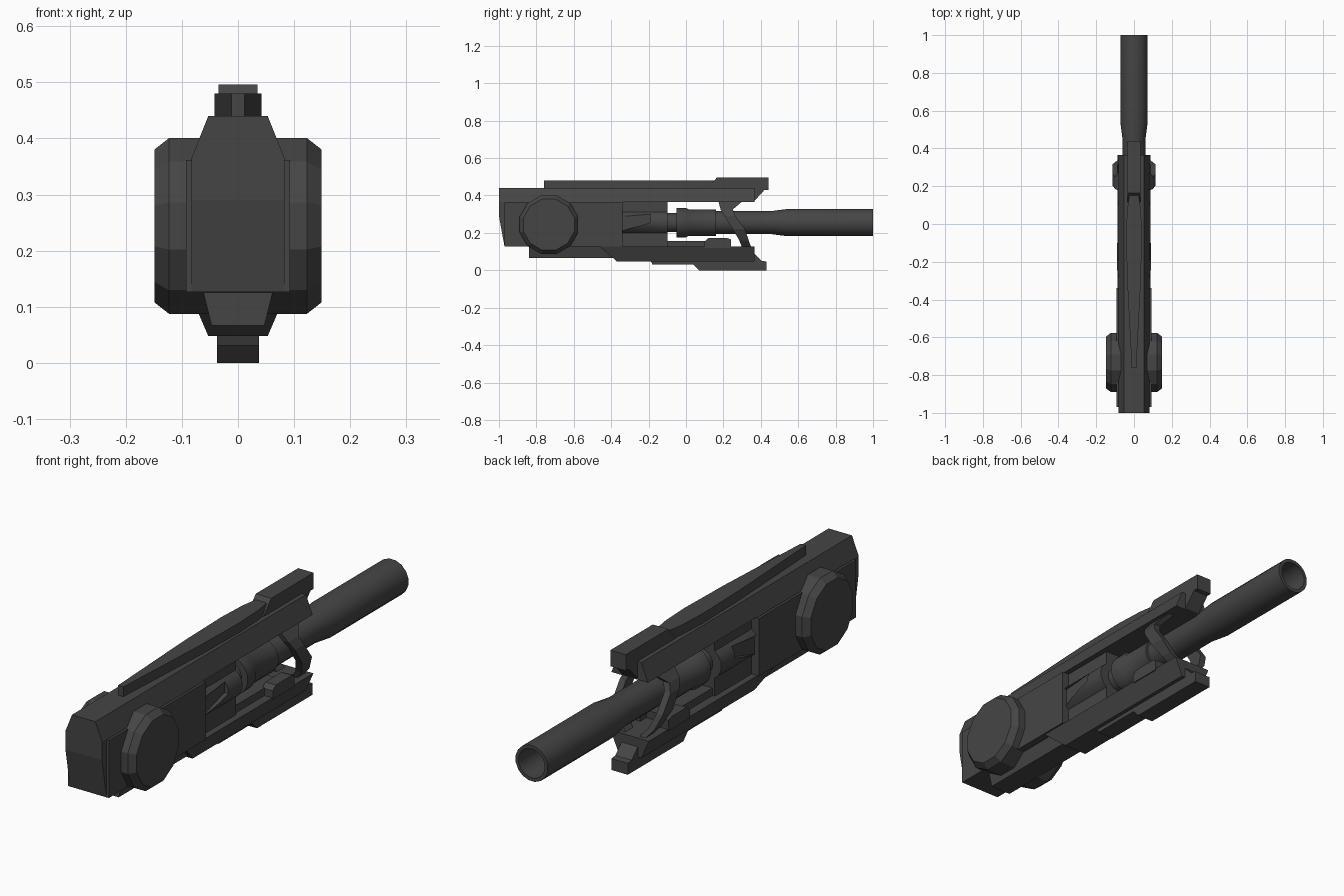
import bpy, bmesh, math

cube = bpy.data.objects.get("Cube")
if cube:
    bpy.data.objects.remove(cube, do_unlink=True)

grey = bpy.data.materials.new("dark_grey_metal")
grey.use_nodes = True
grey.diffuse_color = (0.06, 0.06, 0.06, 1)
grey.node_tree.nodes["Principled BSDF"].inputs["Base Color"].default_value = grey.diffuse_color
AXIS_Z = 0.255


def make(name, verts, faces, smooth=False):
    mesh = bpy.data.meshes.new(name)
    mesh.from_pydata(verts, [], faces)
    bm = bmesh.new()
    bm.from_mesh(mesh)
    bmesh.ops.recalc_face_normals(bm, faces=bm.faces)
    bm.to_mesh(mesh)
    bm.free()
    mesh.materials.append(grey)
    obj = bpy.data.objects.new(name, mesh)
    bpy.context.collection.objects.link(obj)
    if smooth:
        bpy.ops.object.select_all(action='DESELECT')
        obj.select_set(True)
        bpy.context.view_layer.objects.active = obj
        bpy.ops.object.shade_smooth_by_angle(angle=math.radians(31))
    return obj


def loft(name, rings, caps=True, smooth=False):
    """Skin equal-length rings of points, optionally closing both ends."""
    n = len(rings[0])
    faces = [(r * n + i, r * n + (i + 1) % n, (r + 1) * n + (i + 1) % n, (r + 1) * n + i)
             for r in range(len(rings) - 1) for i in range(n)]
    if caps:
        faces += [tuple(range(n)), tuple(range((len(rings) - 1) * n, len(rings) * n))]
    return make(name, [p for ring in rings for p in ring], faces, smooth)


def slab(name, profile, width):
    """Side profile (y, z) spread to both sides; width is a number or a rule of z."""
    w = width if callable(width) else lambda z: width
    return loft(name, [[(s * w(z), y, z) for y, z in profile] for s in (-1, 1)])


def side_plate(name, profile, x0, x1):
    return loft(name, [[(x, y, z) for y, z in profile] for x in (x0, x1)])


def box(y0, y1, z0, z1):
    return [(y0, z0), (y1, z0), (y1, z1), (y0, z1)]


def turned(name, stations, sides=16, stretch=1.0, caps=True):
    """Round part along y from (y, radius) stations."""
    angles = [2 * math.pi * (i + 0.5) / sides for i in range(sides)]
    rings = [[(stretch * r * math.cos(a), y, AXIS_Z + r * math.sin(a)) for a in angles]
             for y, r in stations]
    return loft(name, rings, caps, True)


# Main housing and its tapered top cover
slab("housing", [(-1, 0.365), (-1, 0.29), (-0.97, 0.126), (-0.34, 0.126), (-0.34, 0.365)], 0.083)
slab("housing_core", box(-0.36, -0.1, 0.126, 0.365), 0.06)
slab("top_cover", box(-1, 0.365, 0.365, 0.44), lambda z: 0.083 - (z - 0.365) * 0.4)

# Side plates
for side, s in (("left", 1), ("right", -1)):
    side_plate(side + "_side_plate", box(-0.97, -0.34, 0.126, 0.362), s * 0.08, s * 0.093)

# Round drum with bevelled ends, running across the housing
drum_angles = [math.radians(30 * i + 15) for i in range(12)]
loft("drum", [[(x, -0.733 + r * math.cos(a), 0.244 + r * math.sin(a)) for a in drum_angles]
              for x, r in ((-0.149, 0.141), (-0.123, 0.162), (0.123, 0.162), (0.149, 0.141))])

# Receiver sleeve with a tapering notch on both sides
sleeve = turned("receiver_sleeve", [(-0.37, 0.076), (-0.1, 0.076)], stretch=1.2)
for side, s in (("left", 1), ("right", -1)):
    cutter = side_plate(side + "_notch_cutter",
                        [(-0.38, 0.285), (-0.38, 0.2), (-0.19, 0.255), (-0.19, 0.3)],
                        s * 0.072, s * 0.12)
    cutter.hide_render = True
    cutter.hide_viewport = True
    cut = sleeve.modifiers.new(side + "_notch", 'BOOLEAN')
    cut.operation = 'DIFFERENCE'
    cut.object = cutter

# Barrel with collar, taper and open muzzle
turned("barrel", [(-0.15, 0.052), (-0.05, 0.052), (-0.05, 0.08), (0.0, 0.08), (0.015, 0.072),
                  (0.16, 0.072), (0.16, 0.062), (0.45, 0.062), (0.54, 0.074), (1, 0.074),
                  (1, 0.06), (0.7, 0.06)])

# Top rail, pointed toward the front, and the rear sight block
plan = [(0.012, -0.76), (0.036, -0.3), (0.042, -0.05), (0.036, 0.08), (0.022, 0.17)]
outline = plan + [(-x, y) for x, y in reversed(plan)]
loft("top_rail", [[(x, y, z) for x, y in outline] for z in (0.435, 0.48)])
slab("rear_sight", [(0.115, 0.43), (0.115, 0.44), (0.165, 0.496), (0.44, 0.496), (0.44, 0.43),
                    (0.42, 0.43), (0.365, 0.37), (0.34, 0.37), (0.34, 0.43)], 0.035)

# Lower housing block, guard and bottom rail
slab("lower_block", box(-0.84, -0.38, 0.067, 0.127), lambda z: 0.047 + (z - 0.067) * 0.25)
slab("lower_guard", [(-0.46, 0.126), (-0.37, 0.048), (0.365, 0.048), (0.365, 0.126)],
     lambda z: 0.053 + (z - 0.048) * 0.43)
slab("bottom_rail", [(-0.19, 0.055), (-0.18, 0.031), (0.04, 0.031), (0.07, 0), (0.43, 0),
                     (0.43, 0.047), (0.405, 0.05), (0.365, 0.09), (0.34, 0.09), (0.34, 0.055)],
     0.037)
slab("guard_liner", box(-0.1, 0.2, 0.12, 0.157), 0.05)

# Side latches on the guard
for side, s in (("left", 1), ("right", -1)):
    side_plate(side + "_latch", [(0.1, 0.12), (0.24, 0.12), (0.24, 0.165), (0.22, 0.172),
                                 (0.12, 0.172), (0.1, 0.155)], s * 0.04, s * 0.088)

# Slanted straps that carry the barrel between cover and guard
strap = [(0.055, 0.38, 0.17, 0.315), (0.1, 0.325, 0.185, 0.25), (0.115, 0.29, 0.205, 0.265),
         (0.115, 0.22, 0.25, 0.315), (0.09, 0.16, 0.285, 0.335), (0.055, 0.12, 0.3, 0.35)]
for side, s in (("left", 1), ("right", -1)):
    loft(side + "_strap", [[(s * x, y0, z), (s * x, y1, z),
                            (s * (x - 0.028), y1, z), (s * (x - 0.028), y0, z)]
                           for x, z, y0, y1 in strap])
